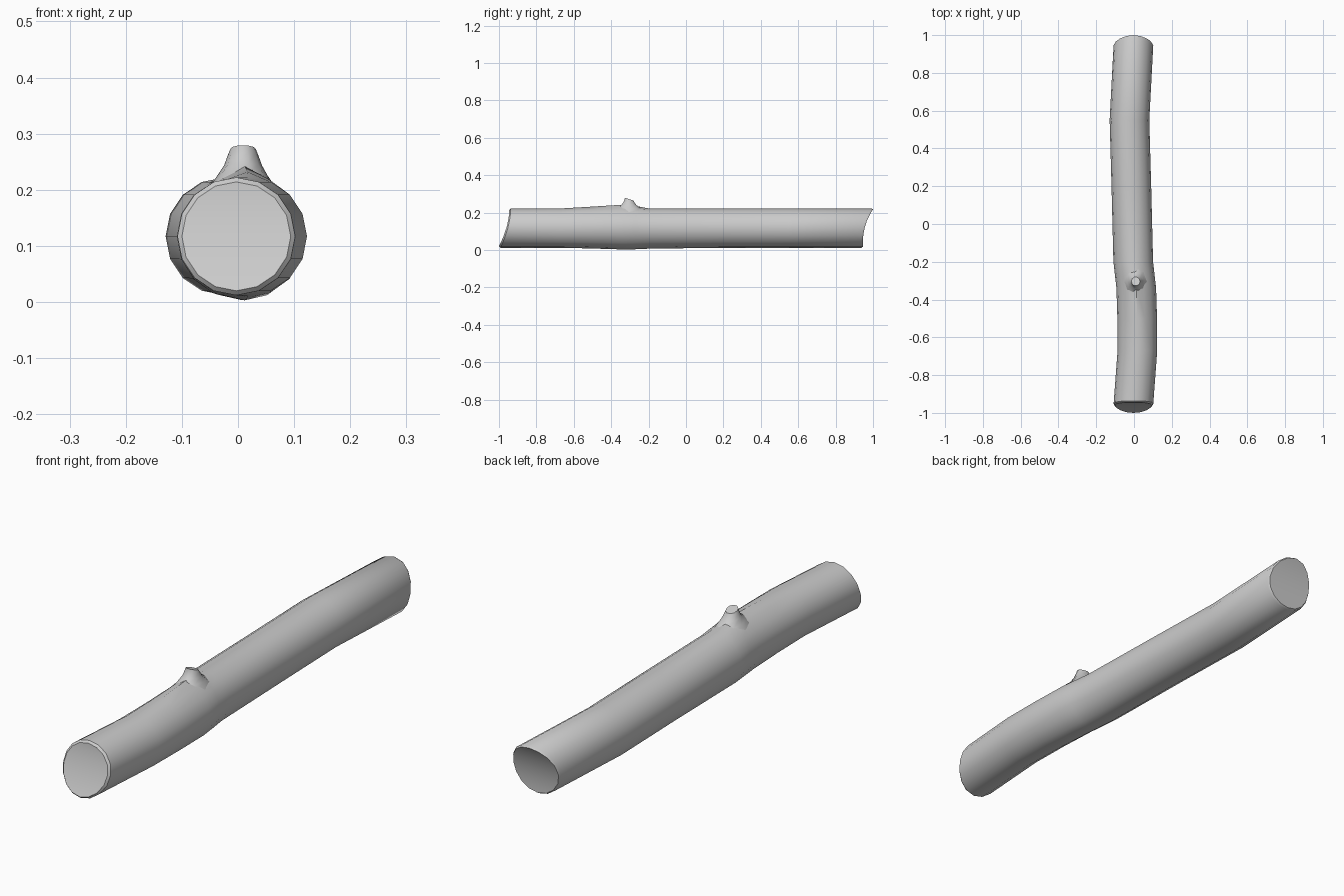
import bpy, bmesh, math

if "Cube" in bpy.data.objects:
    bpy.data.objects.remove(bpy.data.objects["Cube"])

SIDES, R, CZ = 16, 0.105, 0.117


def finish(name, bm):
    bmesh.ops.recalc_face_normals(bm, faces=bm.faces)
    me = bpy.data.meshes.new(name)
    bm.to_mesh(me)
    bm.free()
    ob = bpy.data.objects.new(name, me)
    bpy.context.collection.objects.link(ob)
    bpy.ops.object.select_all(action='DESELECT')
    ob.select_set(True)
    bpy.context.view_layer.objects.active = ob
    bpy.ops.object.shade_smooth_by_angle(angle=math.radians(38))
    return ob


def bridge(bm, rings):
    for a, b in zip(rings, rings[1:]):
        n = len(a)
        for i in range(n):
            j = (i + 1) % n
            bm.faces.new((a[i], a[j], b[j], b[i]))


def front_end(t):
    return -0.945 - 0.055 * (1 - t) ** 1.8


def back_end(t):
    return 0.945 + 0.055 * t ** 2.5


# Log trunk: (y or slanted end, x centre, radius, y shift, top ridge, underside sag)
stations = [
    (front_end, -0.003, 0.097, 0.0, 0, 0),
    (front_end, -0.003, R, 0.008, 0, 0),
    (-0.67, 0.018, R, 0, 0, 0),
    (-0.50, 0.017, R, 0, 0.010, 0.004),
    (-0.34, 0.012, R, 0, 0.020, 0.009),
    (-0.27, 0.004, R, 0, 0.014, 0.008),
    (-0.20, -0.004, R, 0, 0, 0.005),
    (0.20, -0.014, R, 0, 0, 0),
    (0.55, -0.024, R, 0, 0, 0),
    (back_end, -0.003, R, -0.008, 0, 0),
    (back_end, -0.003, 0.100, 0.0, 0, 0),
]
bm = bmesh.new()
rings = []
for y, cx, r, shift, ridge, sag in stations:
    ring = []
    for i in range(SIDES):
        a = 2 * math.pi * i / SIDES + math.pi / 2
        s = math.sin(a)
        z = CZ + r * s
        z += ridge * max(0, s) ** 14 - sag * max(0, -s) ** 2
        yy = y((s + 1) / 2) + shift if callable(y) else y
        ring.append(bm.verts.new((cx + r * math.cos(a), yy, z)))
    rings.append(ring)
bridge(bm, rings)

# Cut ends: horizontal strips that follow the slanted curve
for ring in (rings[0], rings[-1]):
    for i in range(SIDES // 2):
        quad = [ring[i], ring[i + 1], ring[-i - 1], ring[-i % SIDES]]
        bm.faces.new(list(dict.fromkeys(quad)))
finish("log", bm)

# Broken branch stub: flared base rising to a tilted cut
# (x centre, y centre, x radius, y radius, z, tilt)
levels = [
    (0.008, -0.305, 0.062, 0.095, 0.200, 0.0),
    (0.008, -0.298, 0.045, 0.064, 0.225, -0.10),
    (0.009, -0.302, 0.034, 0.040, 0.243, -0.10),
    (0.009, -0.303, 0.027, 0.027, 0.262, -0.20),
    (0.009, -0.304, 0.023, 0.024, 0.272, -0.32),
]
bm = bmesh.new()
rings = []
for cx, cy, rx, ry, z, tilt in levels:
    ring = []
    for i in range(10):
        a = 2 * math.pi * i / 10
        dy = ry * math.sin(a)
        ring.append(bm.verts.new((cx + rx * math.cos(a), cy + dy, z + tilt * dy)))
    rings.append(ring)
bridge(bm, rings)
bm.faces.new(rings[0])
bm.faces.new(rings[-1])
finish("branch_stub", bm)
